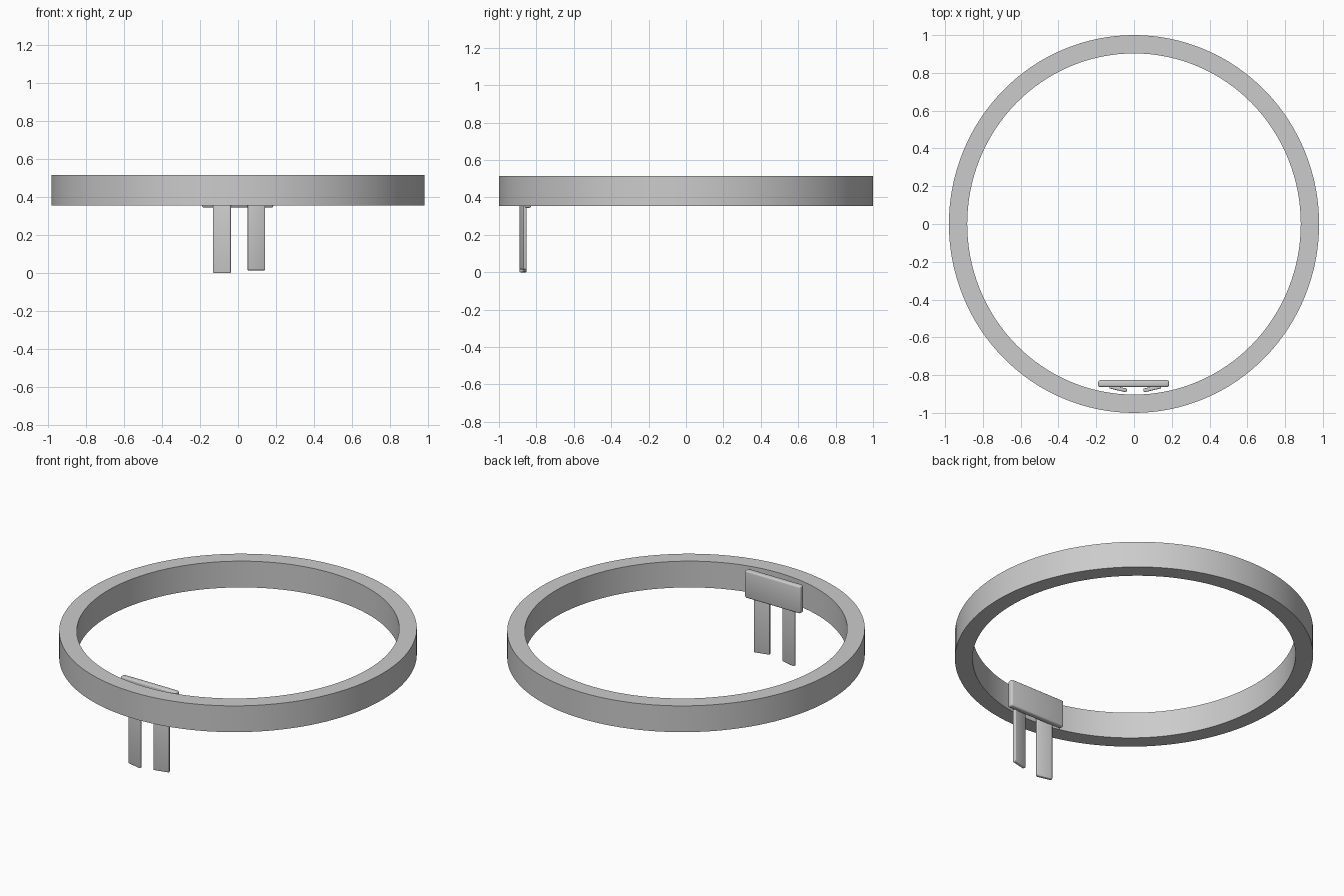
import bpy, bmesh, math
from mathutils import Matrix

cube = bpy.data.objects.get("Cube")
if cube:
    bpy.data.objects.remove(cube)

GREY = (0.6, 0.6, 0.6, 1)
grey = bpy.data.materials.new("plain grey")
grey.use_nodes = True
grey.diffuse_color = GREY
grey.node_tree.nodes["Principled BSDF"].inputs["Base Color"].default_value = GREY


def finish(bm, name):
    bmesh.ops.recalc_face_normals(bm, faces=bm.faces)
    mesh = bpy.data.meshes.new(name)
    bm.to_mesh(mesh)
    bm.free()
    mesh.materials.append(grey)
    obj = bpy.data.objects.new(name, mesh)
    bpy.context.collection.objects.link(obj)
    bpy.ops.object.select_all(action='DESELECT')
    obj.select_set(True)
    bpy.context.view_layer.objects.active = obj
    bpy.ops.object.shade_smooth_by_angle(angle=math.radians(40))
    return obj


def rounded_box(name, size, centre, yaw, radius):
    bm = bmesh.new()
    bmesh.ops.create_cube(bm, size=1)
    bmesh.ops.scale(bm, vec=size, verts=bm.verts)
    bmesh.ops.bevel(bm, geom=bm.edges[:], offset=radius, segments=3,
                    profile=0.5, affect='EDGES')
    bm.transform(Matrix.Translation(centre) @ Matrix.Rotation(yaw, 4, 'Z'))
    return finish(bm, name)


# Slightly oval band, swept from a rectangular section
profile = [(0.98, 1.0, 0.355), (0.98, 1.0, 0.515),
           (0.883, 0.903, 0.515), (0.883, 0.903, 0.355)]
STEPS = 128
bm = bmesh.new()
rings = []
for i in range(STEPS):
    a = math.tau * i / STEPS
    rings.append([bm.verts.new((rx * math.cos(a), ry * math.sin(a), z))
                  for rx, ry, z in profile])
for i, ring in enumerate(rings):
    after = rings[(i + 1) % STEPS]
    for j in range(4):
        k = (j + 1) % 4
        bm.faces.new((ring[j], after[j], after[k], ring[k]))
finish(bm, "head_band")

# Plate inside the front of the band
rounded_box("knot_plate", (0.375, 0.036, 0.167), (-0.002, -0.845, 0.428), 0, 0.01)

# Two hanging tails, turned slightly outward
for name, x, bottom, yaw in (("right_tail", -0.084, 0.0, -0.23),
                             ("left_tail", 0.096, 0.015, 0.23)):
    top = 0.41
    rounded_box(name, (0.094, 0.02, top - bottom),
                (x, -0.871, (top + bottom) / 2), yaw, 0.005)
